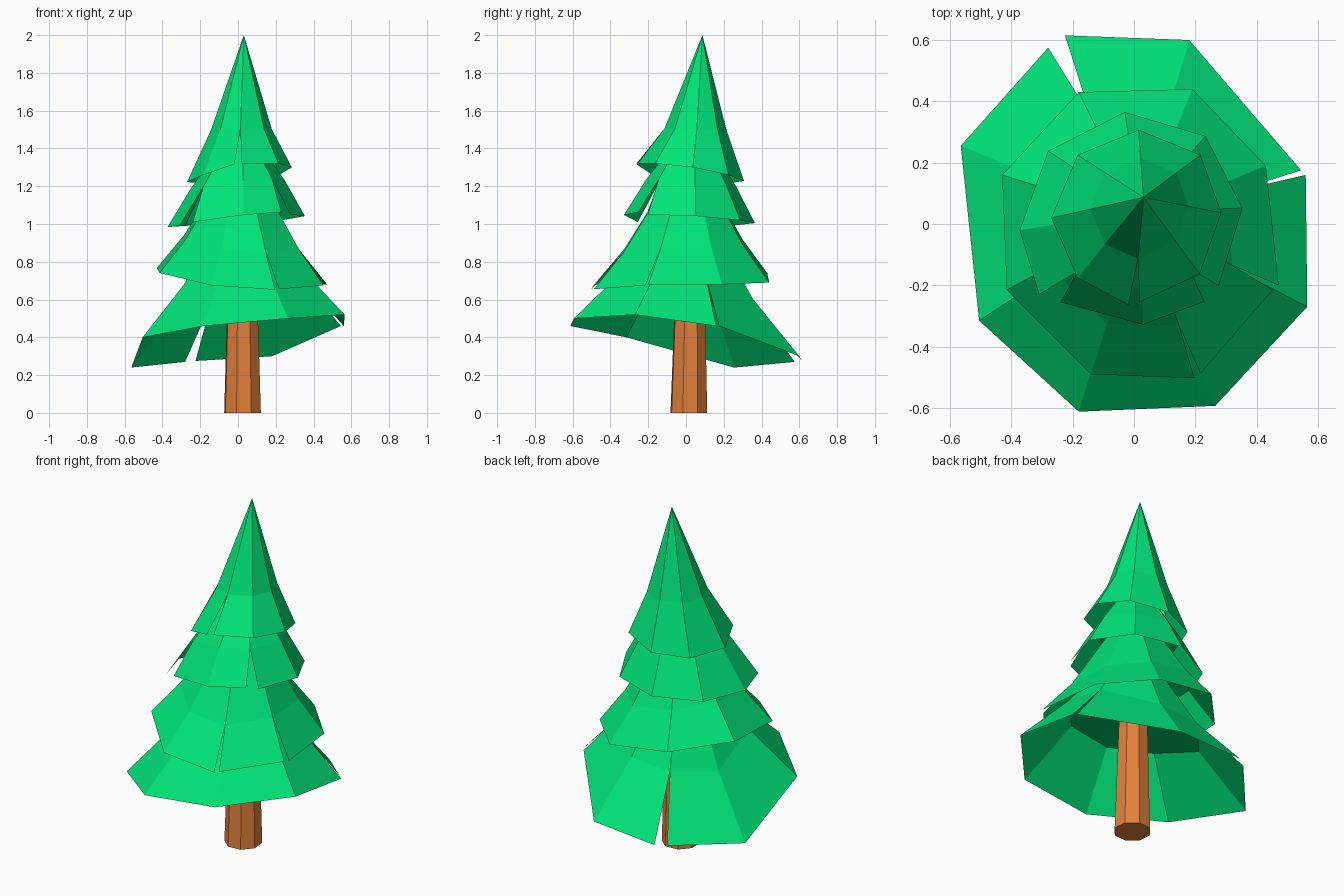
import bpy
import math


def material(name, rgb):
    m = bpy.data.materials.new(name)
    m.diffuse_color = (*rgb, 1)
    return m


def add_mesh(name, verts, faces, mat):
    mesh = bpy.data.meshes.new(name)
    mesh.from_pydata(verts, [], faces)
    mesh.materials.append(mat)
    mesh.update()
    obj = bpy.data.objects.new(name, mesh)
    bpy.context.collection.objects.link(obj)
    return obj


green = material("needles", (0.0, 0.78, 0.19))
brown = material("bark", (0.76, 0.22, 0.045))


def tier(name, corners, apex, k, mid_z, tilt):
    """Closed cone plus a flared skirt below it; a corner with 2 points is a slit."""
    n = len(corners)
    avg = [[sum(p[a] for p in c) / len(c) for a in range(3)] for c in corners]
    cx, cy = apex[:2]
    cz = sum(p[2] for p in avg) / n
    verts = [apex]
    for x, y, z in avg:
        verts.append((cx + (x - cx) * k, cy + (y - cy) * k, mid_z + (z - cz) * tilt))
    first, last = [], []
    for c in corners:
        first.append(len(verts))
        verts.extend(c)
        last.append(len(verts) - 1)
    faces = [tuple(range(n, 0, -1))]  # underside of the cone
    for i in range(n):
        j = (i + 1) % n
        faces.append((0, 1 + i, 1 + j))
        faces.append((1 + i, last[i], first[j], 1 + j))
    return add_mesh(name, verts, faces, green)


# Trunk: tapered octagonal column, hidden inside the foliage at the top
N = 8
rings = [(0.102, 0.0, 0.024, 0.015), (0.055, 1.56, 0.022, 0.03)]
tv = []
for r, z, cx, cy in rings:
    for i in range(N):
        a = math.radians(27 + 360 * i / N)
        tv.append((cx + r * math.cos(a), cy + r * math.sin(a), z))
tf = [(i, (i + 1) % N, N + (i + 1) % N, N + i) for i in range(N)]
tf += [tuple(reversed(range(N))), tuple(range(N, 2 * N))]
add_mesh("trunk", tv, tf, brown)

# Foliage tiers, corners listed counter-clockwise seen from above
tier("bottom_branches", [
    [(0.56, 0.16, 0.46), (0.545, 0.175, 0.46)],
    [(0.18, 0.60, 0.30)],
    [(-0.225, 0.615, 0.275), (-0.28, 0.575, 0.27)],
    [(-0.565, 0.255, 0.24)],
    [(-0.505, -0.315, 0.40)],
    [(-0.18, -0.612, 0.46)],
    [(0.265, -0.593, 0.50)],
    [(0.565, -0.27, 0.52)],
], (0.01, 0.02, 1.2), 0.575, 0.675, 0.75)

tier("lower_branches", [
    [(0.43, 0.19, 0.68)],
    [(0.19, 0.44, 0.69)],
    [(-0.18, 0.43, 0.74)],
    [(-0.43, 0.16, 0.767)],
    [(-0.415, -0.215, 0.741)],
    [(-0.14, -0.49, 0.675)],
    [(0.197, -0.503, 0.652), (0.217, -0.488, 0.655)],
    [(0.452, -0.215, 0.675), (0.472, -0.20, 0.68)],
], (0.02, 0.02, 1.42), 0.68, 0.89, 0.8)

tier("upper_branches", [
    [(0.354, 0.052, 1.042)],
    [(0.233, 0.287, 1.02)],
    [(-0.03, 0.365, 1.005)],
    [(-0.28, 0.238, 0.99)],
    [(-0.373, -0.02, 0.984)],
    [(-0.31, -0.23, 0.99), (-0.24, -0.255, 1.01)],
    [(0.03, -0.328, 1.048)],
    [(0.23, -0.253, 1.063), (0.276, -0.202, 1.05)],
], (0.02, 0.04, 1.56), 0.69, 1.21, 0.7)

tier("treetop", [
    [(0.285, 0.036, 1.30)],
    [(0.217, 0.225, 1.26)],
    [(0.015, 0.307, 1.228)],
    [(-0.184, 0.225, 1.215)],
    [(-0.27, 0.02, 1.222)],
    [(-0.184, -0.176, 1.26)],
    [(-0.018, -0.264, 1.317), (0.018, -0.255, 1.32)],
    [(0.214, -0.163, 1.32)],
], (0.031, 0.087, 2.0), 0.58, 1.5, 0.1)
